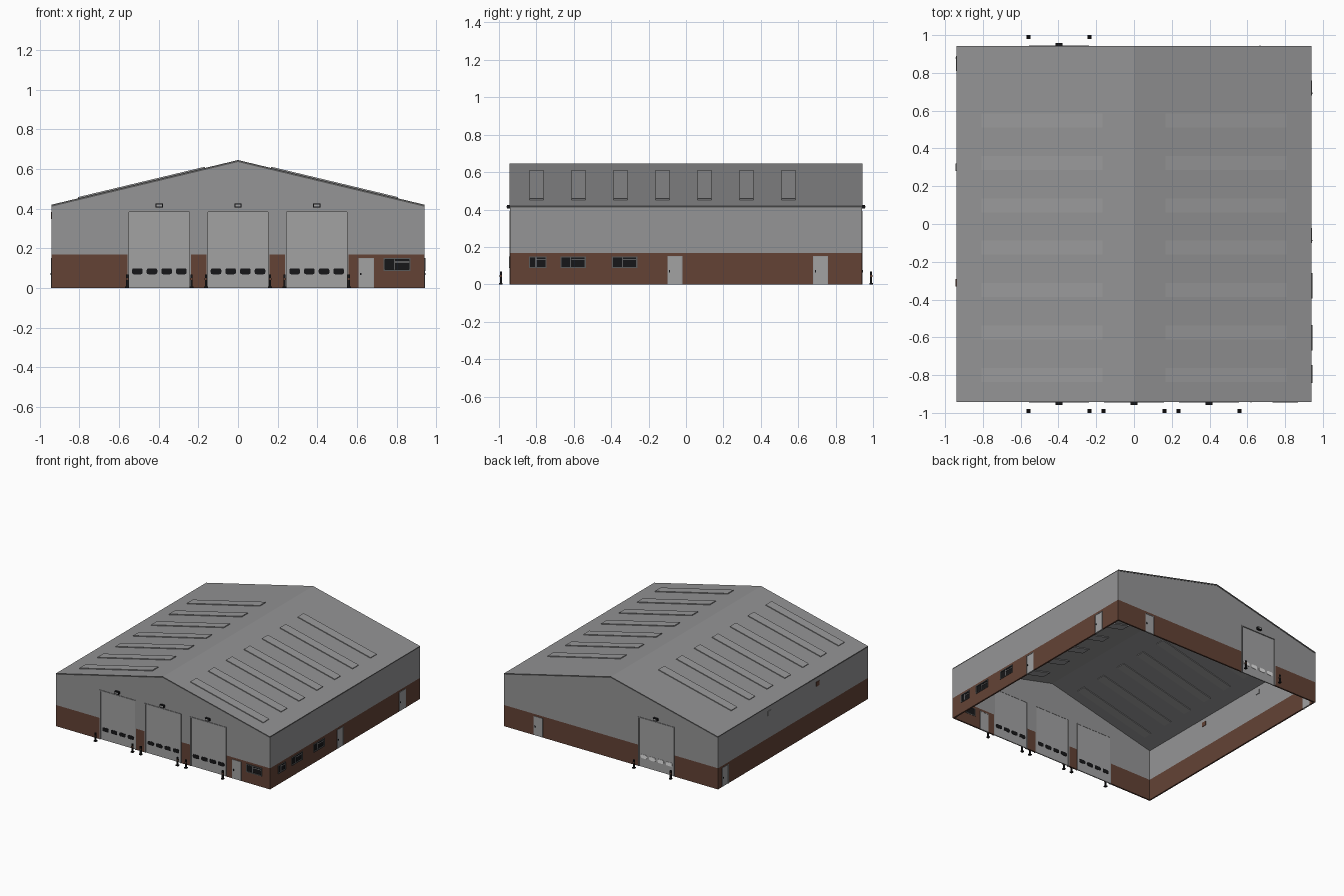
import bpy, bmesh, math
from mathutils import Matrix, Vector

cube = bpy.data.objects.get("Cube")
if cube:
    bpy.data.objects.remove(cube, do_unlink=True)


def material(name, r, g, b):
    m = bpy.data.materials.new(name)
    m.use_nodes = True
    m.diffuse_color = (r, g, b, 1)
    node = next(n for n in m.node_tree.nodes if n.type == 'BSDF_PRINCIPLED')
    node.inputs["Base Color"].default_value = (r, g, b, 1)
    return m


CLADDING = material("grey cladding", .30, .30, .305)
BRICK = material("brown brick", .125, .055, .036)
ROOF = material("roof grey", .29, .29, .295)
SKY = material("skylight grey", .32, .32, .325)
DOOR = material("door grey", .36, .36, .365)
TRIM = material("dark trim", .10, .10, .10)
BLACK = material("black", .008, .008, .009)
WHITE = material("white", .85, .85, .85)

HALF, EAVE, RIDGE = .94, .42, .645
BAND, THICK = .168, .012
SLOPE = (RIDGE - EAVE) / HALF


def finish(bm, name, mats, matrix=Matrix()):
    me = bpy.data.meshes.new(name)
    bmesh.ops.recalc_face_normals(bm, faces=bm.faces)
    bm.to_mesh(me)
    bm.free()
    for m in mats:
        me.materials.append(m)
    ob = bpy.data.objects.new(name, me)
    ob.matrix_world = matrix
    bpy.context.collection.objects.link(ob)
    return ob


def box(name, mat, centre, size, matrix=Matrix(), round_by=0):
    """Box; round_by chamfers the corners seen from the front."""
    bm = bmesh.new()
    bmesh.ops.create_cube(bm, size=1, matrix=Matrix.Diagonal((*size, 1)))
    if round_by:
        edges = [e for e in bm.edges
                 if abs(e.verts[0].co.y - e.verts[1].co.y) > size[1] / 2]
        bmesh.ops.bevel(bm, geom=edges, offset=round_by, segments=2,
                        profile=.5, affect='EDGES')
    return finish(bm, name, [mat], matrix @ Matrix.Translation(centre))


def wall(name, gable, openings, matrix):
    """Sheet wall cut along its opening edges, then thickened inwards."""
    bm = bmesh.new()
    top = EAVE - .008
    h = HALF
    outline = [(-h, 0), (h, 0), (h, top)]
    if gable:
        outline.append((0, RIDGE - .008))
    outline.append((-h, top))
    bm.faces.new([bm.verts.new((u, 0, z)) for u, z in outline])
    cuts = [((0, 0, BAND), (0, 0, 1))]
    for u0, u1, z0, z1 in openings:
        cuts += [((u, 0, 0), (1, 0, 0)) for u in (u0, u1)]
        cuts += [((0, 0, z), (0, 0, 1)) for z in (z0, z1) if z > 0]
    for co, no in cuts:
        bmesh.ops.bisect_plane(bm, geom=bm.verts[:] + bm.edges[:] + bm.faces[:],
                               plane_co=co, plane_no=no, dist=1e-5)
    holes = []
    for f in bm.faces:
        c = f.calc_center_median()
        f.material_index = int(c.z < BAND)
        if any(a < c.x < b and lo < c.z < hi for a, b, lo, hi in openings):
            holes.append(f)
    bmesh.ops.delete(bm, geom=holes, context='FACES')
    bmesh.ops.recalc_face_normals(bm, faces=bm.faces)
    sheet = bm.faces[:]
    if sheet[0].normal.y > 0:
        bmesh.ops.reverse_faces(bm, faces=sheet)
    bmesh.ops.solidify(bm, geom=sheet, thickness=THICK)
    # Keep the outer skin on the building line
    shift = min(v.co.y for v in bm.verts)
    bmesh.ops.translate(bm, verts=bm.verts, vec=(0, -shift, 0))
    finish(bm, name, [CLADDING, BRICK], matrix)


def garage_door(side, u, pane, m):
    w, h = .304, .384
    box(side + "_garage_door", DOOR, (u, .008, h / 2), (w, .008, h), m)
    for s in (-1, 1):
        box(side + "_garage_jamb", CLADDING, (u + s * .156, .005, h / 2),
            (.008, .018, h), m)
    box(side + "_garage_lintel", CLADDING, (u, .005, h + .004), (.32, .018, .008), m)
    for i in range(4):
        box(side + "_garage_door_pane", pane, (u + (i - 1.5) * .074, .008, .084),
            (.054, .012, .03), m, .009)
    # Lamp above the door
    box(side + "_lamp", BLACK, (u, -.009, .415), (.036, .018, .02), m)
    box(side + "_lamp_lens", DOOR, (u, -.018, .415), (.026, .003, .01), m)
    # Guard posts
    for s in (-1, 1):
        x = u + s * .162
        box(side + "_post_foot", BLACK, (x, -.05, .004), (.02, .02, .008), m)
        box(side + "_post", BLACK, (x, -.05, .034), (.011, .011, .068), m)
        box(side + "_post_band", BRICK, (x, -.05, .045), (.013, .013, .012), m)


def side_door(side, u, m):
    box(side + "_door", DOOR, (u, .006, .074), (.074, .012, .148), m)
    for s in (-1, 1):
        box(side + "_door_jamb", CLADDING, (u + s * .0385, .005, .076),
            (.003, .016, .152), m)
    box(side + "_door_head", CLADDING, (u, .005, .15), (.08, .016, .004), m)
    box(side + "_door_handle", BLACK, (u - .028, -.002, .07), (.006, .006, .012), m)


def window(side, u, w, m):
    zc, h = .118, .064
    box(side + "_window_glass", BLACK, (u, .006, zc), (w, .008, h), m)
    for s in (-1, 1):
        box(side + "_window_frame", TRIM, (u + s * (w / 2 - .003), .004, zc),
            (.006, .02, h), m)
        box(side + "_window_frame", TRIM, (u, .004, zc + s * (h / 2 - .003)),
            (w, .02, .006), m)
    box(side + "_window_mullion", DOOR, (u - w * .1, .004, zc), (.004, .01, h - .012), m)
    box(side + "_window_bar", DOOR, (u + w * .19, .004, zc + .013),
        (w * .52, .01, .004), m)


# Sides: turn, gable, garage doors, pane colour, doors, windows (centre, width)
SIDES = {
    "front": (0, True, (-.397, 0, .397), BLACK, (.647,), ((.802, .135),)),
    "right": (90, False, (), BLACK, (-.06, .72),
              ((-.793, .095), (-.603, .135), (-.328, .135))),
    "back": (180, True, (.397,), WHITE, (-.64,), ()),
    "left": (270, False, (), BLACK, (-.85,), ()),
}
frames = {}
for side, (turn, gable, garages, pane, doors, windows) in SIDES.items():
    m = Matrix.Rotation(math.radians(turn), 4, 'Z') @ Matrix.Translation((0, -HALF, 0))
    frames[side] = m
    openings = [(u - .16, u + .16, 0, .392) for u in garages]
    openings += [(u - .04, u + .04, 0, .152) for u in doors]
    openings += [(u - w / 2, u + w / 2, .086, .15) for u, w in windows]
    wall(side + "_wall", gable, openings, m)
    for u in garages:
        garage_door(side, u, pane, m)
    for u in doors:
        side_door(side, u, m)
    for u, w in windows:
        window(side, u, w, m)

# Wall vents on the left side
for u, mat in ((.31, BRICK), (-.3, CLADDING)):
    box("left_wall_vent", mat, (u, .006, .365), (.04, .02, .035), frames["left"])

# Roof sheet with dark verge edges
bm = bmesh.new()
t = .01
section = [(-HALF, EAVE), (0, RIDGE), (HALF, EAVE),
           (HALF, EAVE - t), (0, RIDGE - t), (-HALF, EAVE - t)]
span = HALF + .003
rings = [[bm.verts.new((x, y, z)) for x, z in section] for y in (-span, span)]
n = len(section)
for i in range(n):
    j = (i + 1) % n
    bm.faces.new((rings[0][i], rings[0][j], rings[1][j], rings[1][i]))
for ring in rings:
    for half in ((0, 1, 4, 5), (1, 2, 3, 4)):
        bm.faces.new([ring[k] for k in half]).material_index = 1
for f in bm.faces:
    if all(abs(abs(v.co.x) - HALF) < 1e-4 for v in f.verts):
        f.material_index = 1
finish(bm, "roof", [ROOF, TRIM])

# Long skylights along both slopes
tilt = math.atan(SLOPE)
for s in (-1, 1):
    x = .485
    for i in range(7):
        place = (Matrix.Translation((s * x, .548 - i * .2245, RIDGE - x * SLOPE - .005))
                 @ Matrix.Rotation(s * tilt, 4, 'Y'))
        box("skylight", SKY, Vector(), (.64 / math.cos(tilt), .074, .022), place)
